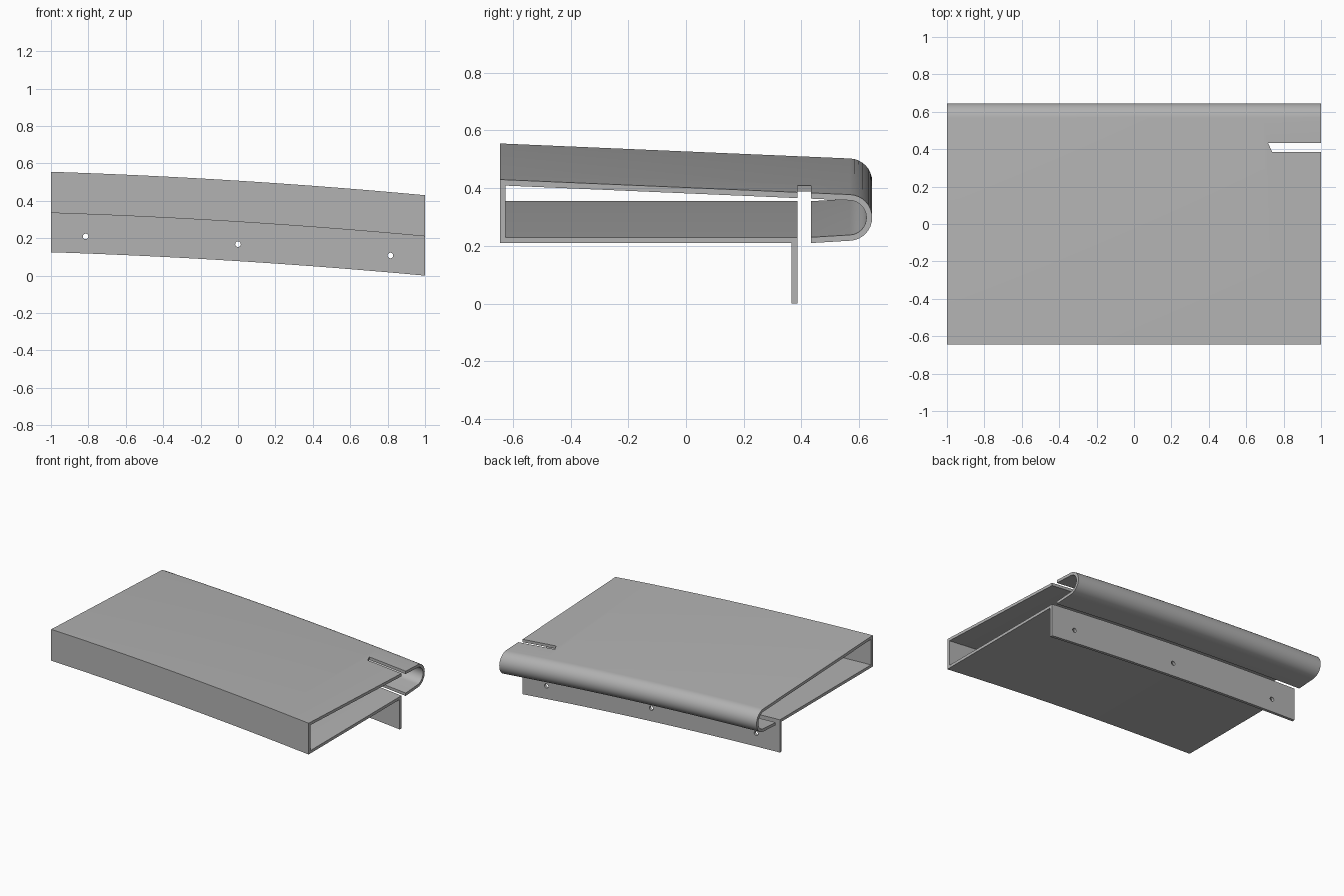
import bpy, bmesh
from math import sin, cos, pi, radians

cube = bpy.data.objects.get("Cube")
if cube:
    bpy.data.objects.remove(cube)

grey = bpy.data.materials.new("plain_grey")
grey.use_nodes = True
colour = (0.45, 0.45, 0.45, 1)
grey.diffuse_color = colour
grey.node_tree.nodes["Principled BSDF"].inputs["Base Color"].default_value = colour

T = 0.02             # sheet thickness
ARC, STEPS = 16, 32  # hook segments, segments along the length


def sag(x):
    """Height of the gentle lengthwise curve."""
    return 0.0775 - 0.0625 * x - 0.015 * x * x


def hook(radius, reverse=False):
    """Half circle at the back, running from the top round to the bottom."""
    angles = [radians(88 - 176 * i / ARC) for i in range(ARC + 1)]
    pts = [(0.565 + radius * cos(a), 0.298 + radius * sin(a)) for a in angles]
    return pts[::-1] if reverse else pts


def sweep(name, outline, stations, place):
    """Skin a closed outline through a row of stations and cap both ends."""
    bm = bmesh.new()
    rings = [[bm.verts.new(place(s, p)) for p in outline] for s in stations]
    n = len(outline)
    for a, b in zip(rings, rings[1:]):
        for i in range(n):
            j = (i + 1) % n
            bm.faces.new((a[i], a[j], b[j], b[i]))
    bm.faces.new(rings[0])
    bm.faces.new(rings[-1])
    bmesh.ops.recalc_face_normals(bm, faces=bm.faces)
    mesh = bpy.data.meshes.new(name)
    bm.to_mesh(mesh)
    bm.free()
    mesh.materials.append(grey)
    obj = bpy.data.objects.new(name, mesh)
    bpy.context.collection.objects.link(obj)
    return obj


# Folded sheet: flange, floor, front wall, sloping top, hook and lip
F, G, L = -0.645, 0.386, 0.433   # front, flange back, lip tip
outline = [(G, 0), (G - T, 0), (G - T, 0.21), (F, 0.21), (F, 0.43)]
outline += hook(0.08)
outline += [(L, 0.21), (L, 0.21 + T)]
outline += hook(0.06, True)
outline += [(F + T, 0.409), (F + T, 0.21 + T), (G, 0.21 + T)]
stations = [-1 + 2 * i / STEPS for i in range(STEPS + 1)]
panel = sweep("folded_panel", outline, stations,
              lambda x, p: (x, p[0], p[1] + sag(x)))

# Slot in the top with a slanted end
slot = [(0.738, G), (1.1, G), (1.1, L), (0.717, L)]
cutters = [sweep("slot_cutter", slot, (0.3, 0.6), lambda z, p: (p[0], p[1], z))]

# Three fixing holes in the flange
circle = [(0.015 * cos(a * pi / 10), 0.015 * sin(a * pi / 10)) for a in range(20)]
for hx in (-0.815, 0, 0.815):
    cutters.append(sweep("hole_cutter", circle, (0.33, 0.42),
                         lambda y, p: (hx + p[0], y, 0.091 + sag(hx) + p[1])))

bpy.ops.object.select_all(action='DESELECT')
bpy.context.view_layer.objects.active = panel
panel.select_set(True)
for cutter in cutters:
    cutter.hide_render = True
    mod = panel.modifiers.new("cut", 'BOOLEAN')
    mod.operation = 'DIFFERENCE'
    mod.solver = 'EXACT'
    mod.object = cutter
    bpy.ops.object.modifier_apply(modifier=mod.name)
    bpy.data.objects.remove(cutter)

bpy.ops.object.shade_smooth_by_angle(angle=radians(30))
